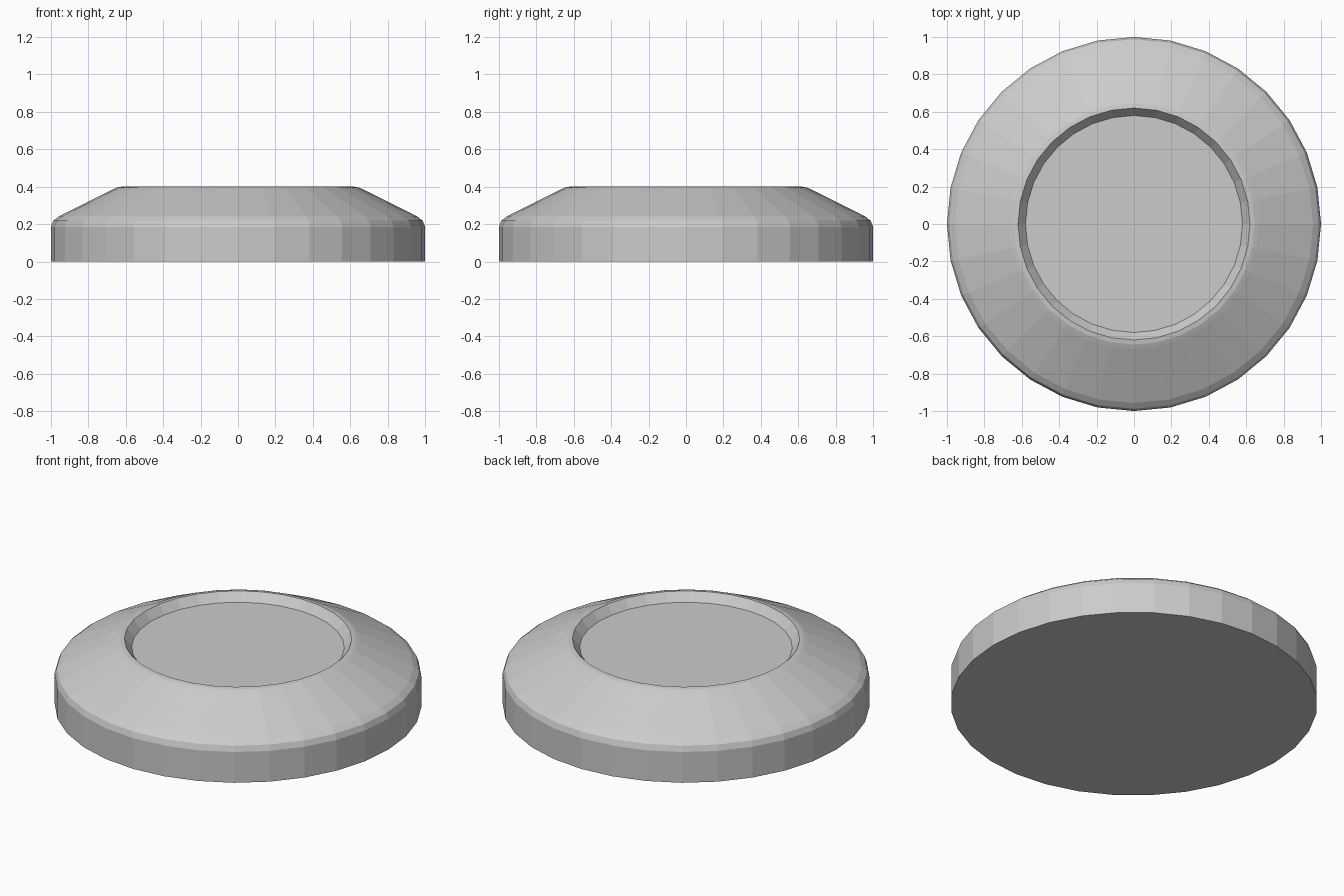
import bpy
import bmesh
from math import cos, sin, tau

if "Cube" in bpy.data.objects:
    bpy.data.objects.remove(bpy.data.objects["Cube"])

SIDES = 32

# Half cross-section (radius, height): side wall, rounded shoulder, slope, rim, recess
PROFILE = [
    (1.0, 0.0), (1.0, 0.185), (0.988, 0.218), (0.957, 0.242),
    (0.668, 0.386), (0.645, 0.396), (0.62, 0.40), (0.58, 0.35),
]


def lathe(name, profile, sides):
    bm = bmesh.new()
    rings = [[bm.verts.new((r * cos(tau * i / sides), r * sin(tau * i / sides), z))
              for i in range(sides)] for r, z in profile]
    for low, high in zip(rings, rings[1:]):
        for i in range(sides):
            j = (i + 1) % sides
            bm.faces.new((low[i], low[j], high[j], high[i]))
    # Flat base and recess floor
    bm.faces.new(rings[0][::-1])
    bm.faces.new(rings[-1])
    mesh = bpy.data.meshes.new(name)
    bm.to_mesh(mesh)
    bm.free()
    obj = bpy.data.objects.new(name, mesh)
    bpy.context.collection.objects.link(obj)
    return obj


# Round base with a shallow dished top
lathe("round_base", PROFILE, SIDES)
